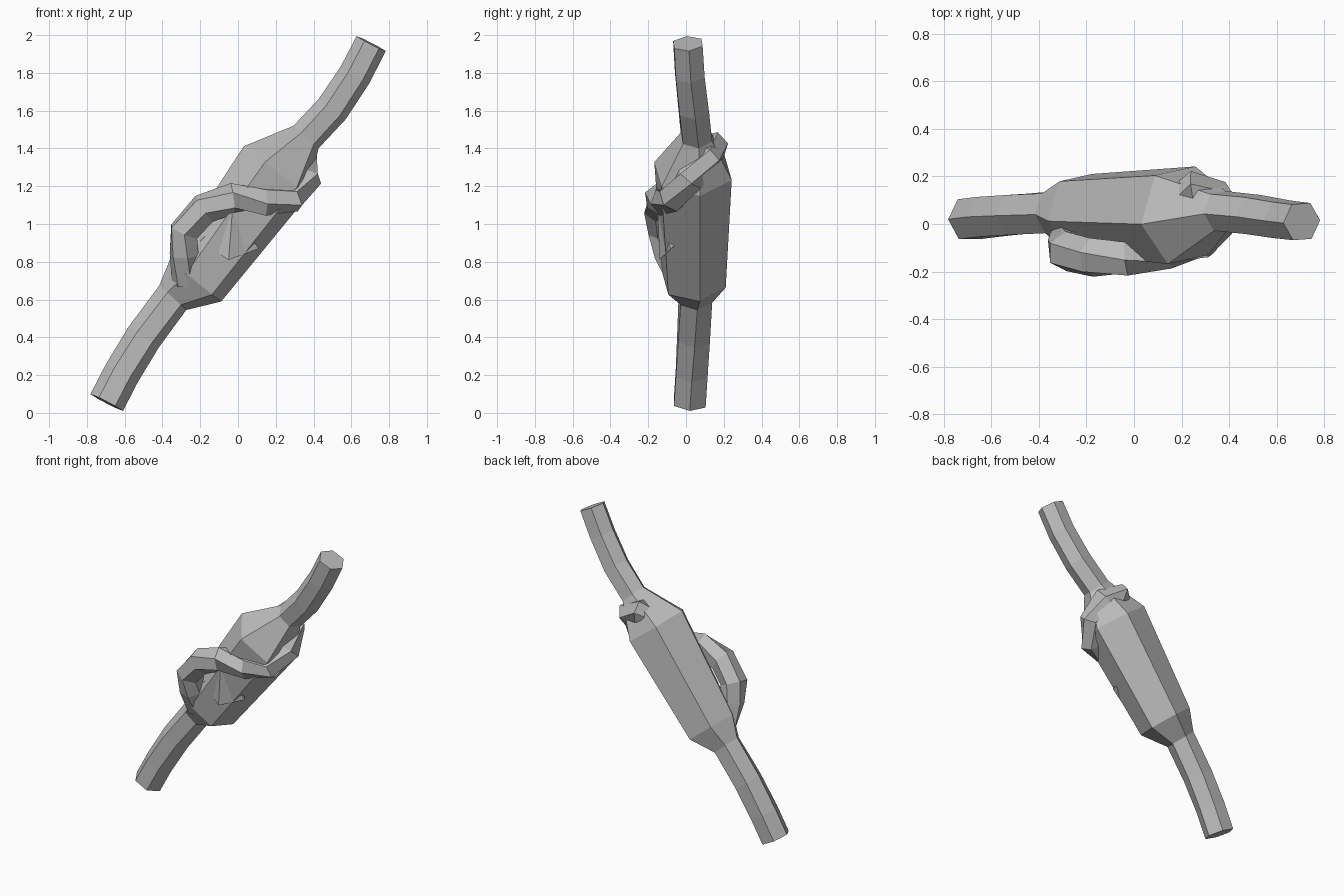
import bpy
import bmesh
from math import cos, sin, radians, pi
from mathutils import Vector

cube = bpy.data.objects.get("Cube")
if cube:
    bpy.data.objects.remove(cube, do_unlink=True)

grey = bpy.data.materials.new("plain_grey")
grey.use_nodes = True
colour = (0.5, 0.5, 0.5, 1)
grey.diffuse_color = colour
grey.node_tree.nodes["Principled BSDF"].inputs["Base Color"].default_value = colour


def finish(name, bm):
    bmesh.ops.recalc_face_normals(bm, faces=bm.faces)
    mesh = bpy.data.meshes.new(name)
    bm.to_mesh(mesh)
    bm.free()
    mesh.materials.append(grey)
    obj = bpy.data.objects.new(name, mesh)
    bpy.context.collection.objects.link(obj)
    return obj


def tube(name, rings, first_axis, sides=6):
    """Sweep a polygon along (x, y, z, radius, twist) rings."""
    bm = bmesh.new()
    points = [Vector(r[:3]) for r in rings]
    loops = []
    for i, (p, ring) in enumerate(zip(points, rings)):
        ahead = points[min(i + 1, len(points) - 1)]
        behind = points[max(i - 1, 0)]
        t = (ahead - behind).normalized()
        u = first_axis(p, t)
        u = (u - t * u.dot(t)).normalized()
        v = t.cross(u)
        loop = []
        for k in range(sides):
            a = radians(ring[4]) + 2 * pi * k / sides
            loop.append(bm.verts.new(p + (u * cos(a) + v * sin(a)) * ring[3]))
        loops.append(loop)
    for a, b in zip(loops, loops[1:]):
        for k in range(sides):
            n = (k + 1) % sides
            bm.faces.new((a[k], a[n], b[n], b[k]))
    bm.faces.new(loops[0][::-1])
    bm.faces.new(loops[-1])
    return finish(name, bm)


# Straight strand: thin ends flaring into a thick tapered middle
Y = Vector((0, 1, 0))
tube("main_strand", [
    (-0.695, 0.02, 0.055, 0.097, 0),
    (-0.615, 0.03, 0.21, 0.097, 0),
    (-0.50, 0.04, 0.40, 0.097, 3),
    (-0.345, 0.05, 0.61, 0.097, 6),
    (-0.225, 0.043, 0.70, 0.178, 10),
    (0.20, 0.037, 1.28, 0.218, 10),
    (0.36, 0.055, 1.46, 0.09, 8),
    (0.50, 0.04, 1.61, 0.09, 6),
    (0.62, 0.02, 1.79, 0.088, 4),
    (0.705, 0.01, 1.955, 0.087, 4),
], lambda p, t: Y.cross(t))

# Strand looped round the side and across the front
axis_point = Vector((-0.22, 0.04, 0.70))
axis_dir = Vector((0.42, 0, 0.58)).normalized()


def outward(p, t):
    d = p - axis_point
    return d - axis_dir * d.dot(axis_dir)


tube("wrapped_loop", [
    (0.18, 0.09, 1.34, 0.07, 0),
    (0.25, 0.145, 1.41, 0.08, 0),
    (0.345, 0.11, 1.36, 0.08, 0),
    (0.365, 0.02, 1.24, 0.08, 0),
    (0.29, -0.07, 1.14, 0.08, 0),
    (0.14, -0.11, 1.12, 0.08, 0),
    (-0.03, -0.14, 1.135, 0.083, 0),
    (-0.18, -0.14, 1.08, 0.085, 0),
    (-0.285, -0.115, 0.96, 0.085, 0),
    (-0.285, -0.09, 0.84, 0.08, 0),
    (-0.28, -0.03, 0.69, 0.07, 0),
], outward)

# Pointed tuck of rope inside the loop
bm = bmesh.new()
corners = [(-0.03, -0.15, 1.07), (-0.05, -0.14, 0.81), (0.11, -0.08, 0.87),
           (-0.20, -0.09, 0.91), (0.0, 0.02, 0.95)]
for c in corners:
    bm.verts.new(c)
bmesh.ops.convex_hull(bm, input=bm.verts[:])
finish("front_tuck", bm)
